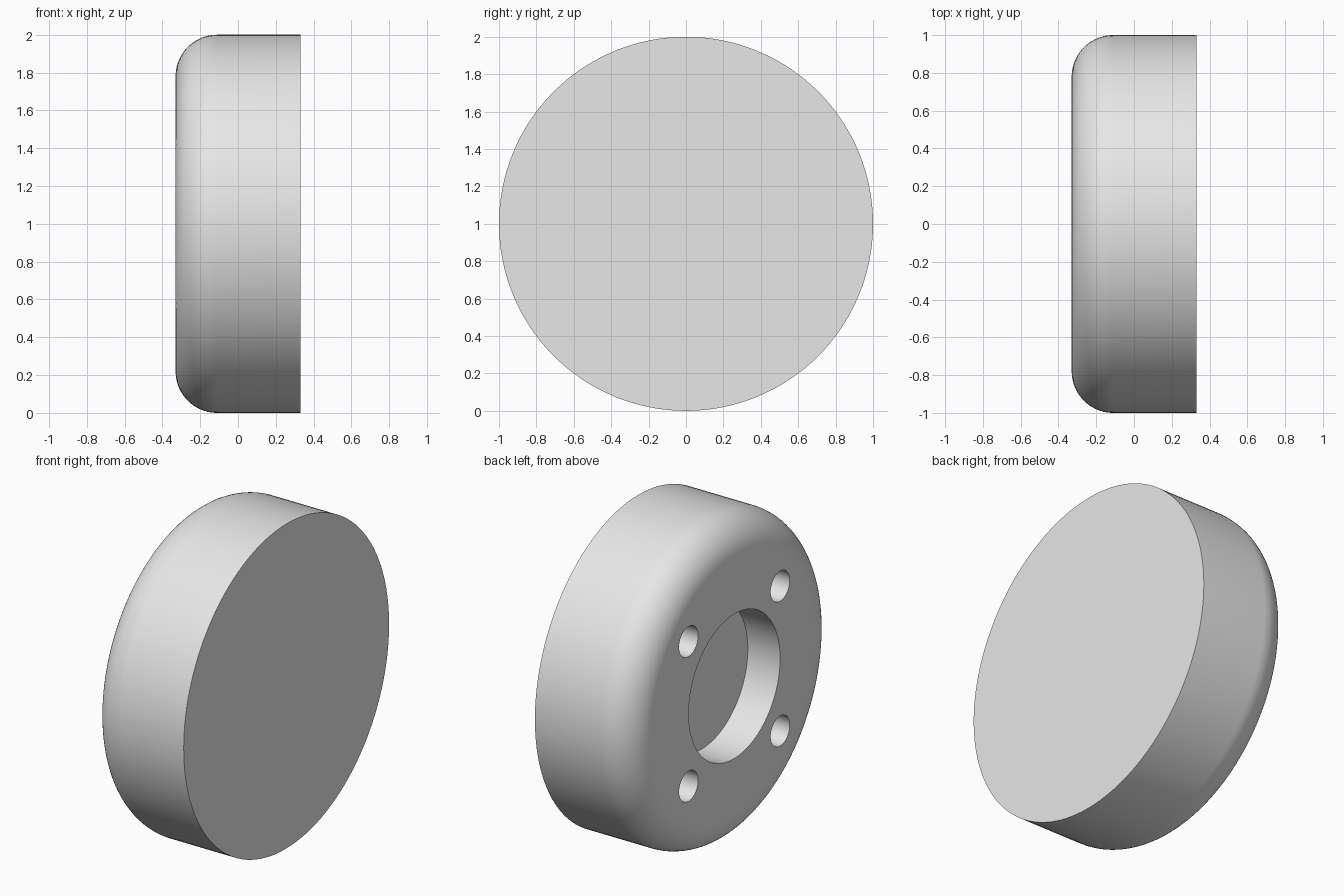
import bpy
import bmesh
import math
from mathutils import Matrix, Vector

cube = bpy.data.objects.get("Cube")
if cube:
    bpy.data.objects.remove(cube, do_unlink=True)

HALF_WIDTH = 0.33
RADIUS = 1.0
FILLET = 0.22
RECESS_DEPTH = 0.22
AXLE_Z = 1.0

grey = bpy.data.materials.new("light_grey")
grey.use_nodes = True
grey.diffuse_color = (0.8, 0.8, 0.8, 1)
grey.node_tree.nodes["Principled BSDF"].inputs["Base Color"].default_value = (0.8, 0.8, 0.8, 1)


def add_object(name, bm):
    mesh = bpy.data.meshes.new(name)
    bm.to_mesh(mesh)
    bm.free()
    mesh.materials.append(grey)
    obj = bpy.data.objects.new(name, mesh)
    bpy.context.collection.objects.link(obj)
    return obj


def lathe(name, profile, segments):
    """Revolve (x, radius) points about the axle and cap both ends."""
    bm = bmesh.new()
    rings = []
    for x, r in profile:
        angles = [math.tau * i / segments for i in range(segments)]
        rings.append([bm.verts.new((x, r * math.cos(a), AXLE_Z + r * math.sin(a))) for a in angles])
    for a, b in zip(rings, rings[1:]):
        for i in range(segments):
            j = (i + 1) % segments
            bm.faces.new((a[i], a[j], b[j], b[i]))
    bm.faces.new(rings[0])
    bm.faces.new(rings[-1])
    bmesh.ops.recalc_face_normals(bm, faces=bm.faces)
    return add_object(name, bm)


def cylinder_cutter(name, y, z, radius, segments):
    """Cylinder along x that sinks RECESS_DEPTH into the outer face."""
    bm = bmesh.new()
    centre = Vector((-HALF_WIDTH, y, z))
    bmesh.ops.create_cone(
        bm, cap_ends=True, segments=segments, radius1=radius, radius2=radius,
        depth=2 * RECESS_DEPTH,
        matrix=Matrix.Translation(centre) @ Matrix.Rotation(math.pi / 2, 4, "Y"))
    obj = add_object(name, bm)
    obj.hide_render = True
    return obj


# Wheel body: rounded shoulder on the outer side, square edge on the inner side
steps = 20
profile = []
for i in range(steps + 1):
    a = math.pi / 2 * i / steps
    profile.append((-HALF_WIDTH + FILLET * (1 - math.sin(a)),
                    RADIUS - FILLET * (1 - math.cos(a))))
profile.reverse()
profile.append((HALF_WIDTH, RADIUS))
wheel = lathe("wheel", profile, 128)

# Central hub recess and four bolt holes
cutters = [cylinder_cutter("hub_cutter", 0, AXLE_Z, 0.445, 96)]
for sy in (-1, 1):
    for sz in (-1, 1):
        cutters.append(cylinder_cutter("bolt_cutter", sy * 0.446, AXLE_Z + sz * 0.446, 0.093, 48))

for cutter in cutters:
    mod = wheel.modifiers.new("recess", "BOOLEAN")
    mod.operation = "DIFFERENCE"
    mod.solver = "EXACT"
    mod.object = cutter

# Bake the cuts and discard the cutters
depsgraph = bpy.context.evaluated_depsgraph_get()
cut_mesh = bpy.data.meshes.new_from_object(wheel.evaluated_get(depsgraph))
wheel.modifiers.clear()
wheel.data = cut_mesh
cut_mesh.name = "wheel"
for cutter in cutters:
    bpy.data.objects.remove(cutter, do_unlink=True)

# Smooth curved walls, flat discs
bpy.ops.object.select_all(action="DESELECT")
wheel.select_set(True)
bpy.context.view_layer.objects.active = wheel
bpy.ops.object.shade_smooth_by_angle(angle=math.radians(30))
for face in wheel.data.polygons:
    if abs(face.normal.x) > 0.9999:
        face.use_smooth = False
